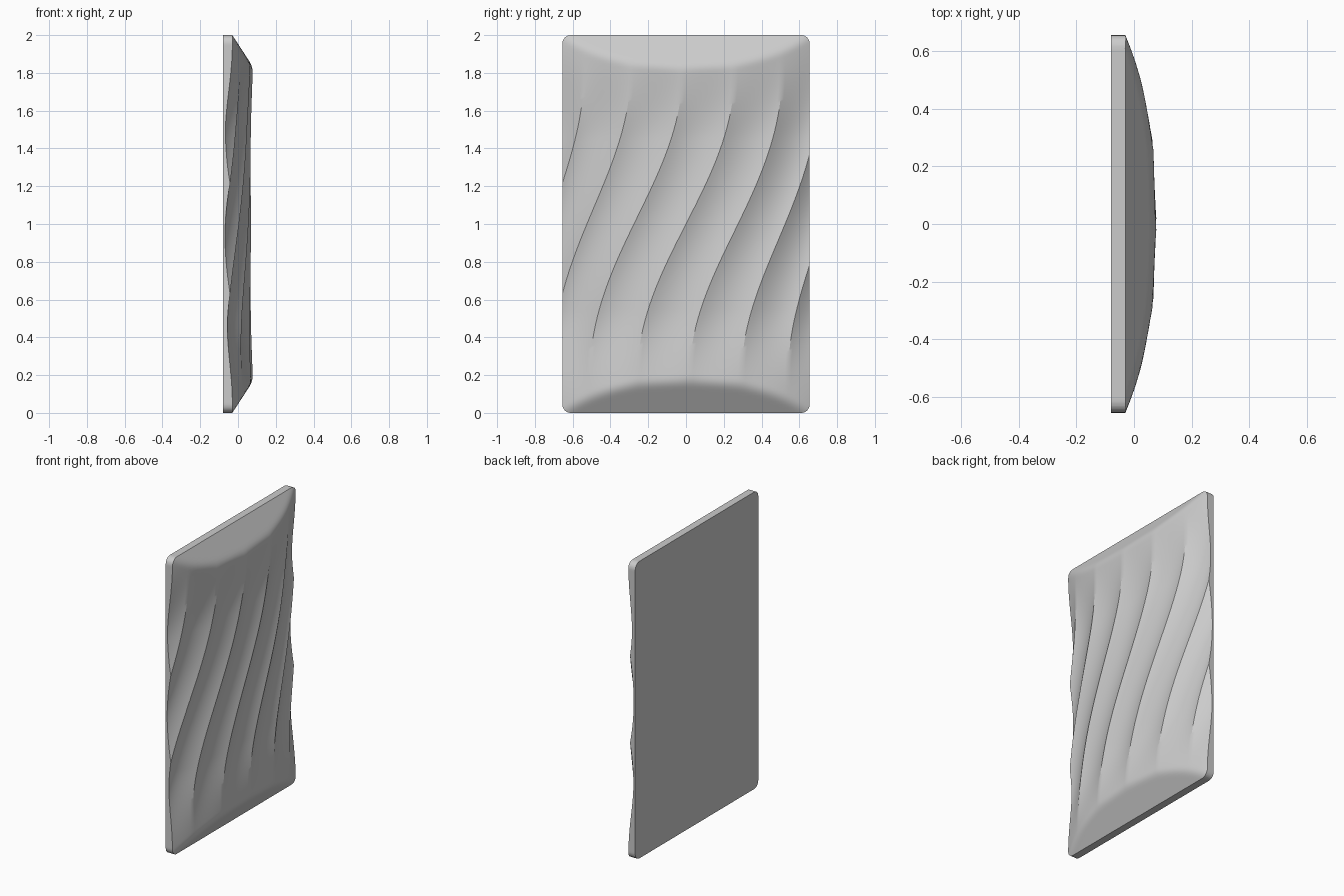
import bpy
import bmesh
import math
from mathutils import Vector

if "Cube" in bpy.data.objects:
    bpy.data.objects.remove(bpy.data.objects["Cube"], do_unlink=True)

HALF_W, HEIGHT, BACK = 0.655, 2.0, -0.08
CORNER = 0.045          # rounded outline corners
PITCH = 0.28            # flute spacing
ARC = 0.9               # flutes crowd together toward the sides
STEPS, FLUTES, ROWS = 14, 8, 130


def smoothstep(a, b, t):
    t = min(max((t - a) / (b - a), 0), 1)
    return t * t * (3 - 2 * t)


def smooth_min(a, b, k):
    h = max(k - abs(a - b), 0) / k
    return min(a, b) - h * h * k / 4


def sweep(z):
    """Sideways drift of the flutes along the height."""
    t = min(max((z - 1) / 0.8, -1), 1)
    return 0.26 * math.sin(t * math.pi / 2)


def surface_x(y, z, flute):
    """Crowned face with concave flutes, cut by a sloped bevel at each end."""
    end = min(z, HEIGHT - z)
    crown = 0.08 - 0.11 * (abs(y) / HALF_W) ** 2.5
    across = 2 * (flute % 1) - 1
    groove = 0.012 + 0.027 * (1 - across * across)
    face = crown - groove * smoothstep(0.05, 0.55, end)
    return smooth_min(face, -0.03 + 0.65 * end, 0.02)


# Fluted front sheet, with mesh columns running along the flutes
bm = bmesh.new()
grid = []
for r in range(ROWS + 1):
    z = -0.02 + (HEIGHT + 0.04) * r / ROWS
    row = []
    for c in range(STEPS * FLUTES + 1):
        flute = c / STEPS - FLUTES / 2
        y = ARC * math.sin((flute * PITCH + sweep(z)) / ARC)
        row.append(bm.verts.new((surface_x(y, z, flute), y, z)))
    grid.append(row)
for low, high in zip(grid, grid[1:]):
    for c in range(STEPS * FLUTES):
        bm.faces.new((low[c], low[c + 1], high[c + 1], high[c]))

# Trim the sheet to a rounded rectangle
outline = []
SEGS = 6
for k, (sy, sz) in enumerate(((1, 1), (-1, 1), (-1, -1), (1, -1))):
    for s in range(SEGS + 1):
        a = (k + s / SEGS) * math.pi / 2
        outline.append(Vector((0, sy * (HALF_W - CORNER) + CORNER * math.cos(a),
                               1 + sz * (1 - CORNER) + CORNER * math.sin(a))))
for p, q in zip(outline, outline[1:] + outline[:1]):
    d = q - p
    bmesh.ops.bisect_plane(bm, geom=bm.verts[:] + bm.edges[:] + bm.faces[:],
                           dist=1e-6, plane_co=p,
                           plane_no=Vector((0, d.z, -d.y)).normalized(),
                           clear_outer=True)
bmesh.ops.remove_doubles(bm, verts=bm.verts[:], dist=0.0003)

# Side wall and flat back
rim = [e for e in bm.edges if e.is_boundary]
wall = bmesh.ops.extrude_edge_only(bm, edges=rim)["geom"]
for v in (g for g in wall if isinstance(g, bmesh.types.BMVert)):
    v.co.x = BACK
back_edges = [e for e in bm.edges if e.is_boundary]
bmesh.ops.edgeloop_fill(bm, edges=back_edges)
bmesh.ops.recalc_face_normals(bm, faces=bm.faces[:])

mesh = bpy.data.meshes.new("fluted_panel")
bm.to_mesh(mesh)
bm.free()
panel = bpy.data.objects.new("fluted_panel", mesh)
bpy.context.collection.objects.link(panel)

# Single grey finish
grey = bpy.data.materials.new("light_grey")
grey.use_nodes = True
colour = (0.6, 0.6, 0.6, 1)
grey.diffuse_color = colour
grey.node_tree.nodes["Principled BSDF"].inputs["Base Color"].default_value = colour
mesh.materials.append(grey)

bpy.ops.object.select_all(action="DESELECT")
panel.select_set(True)
bpy.context.view_layer.objects.active = panel
bpy.ops.object.shade_smooth_by_angle(angle=math.radians(28))
